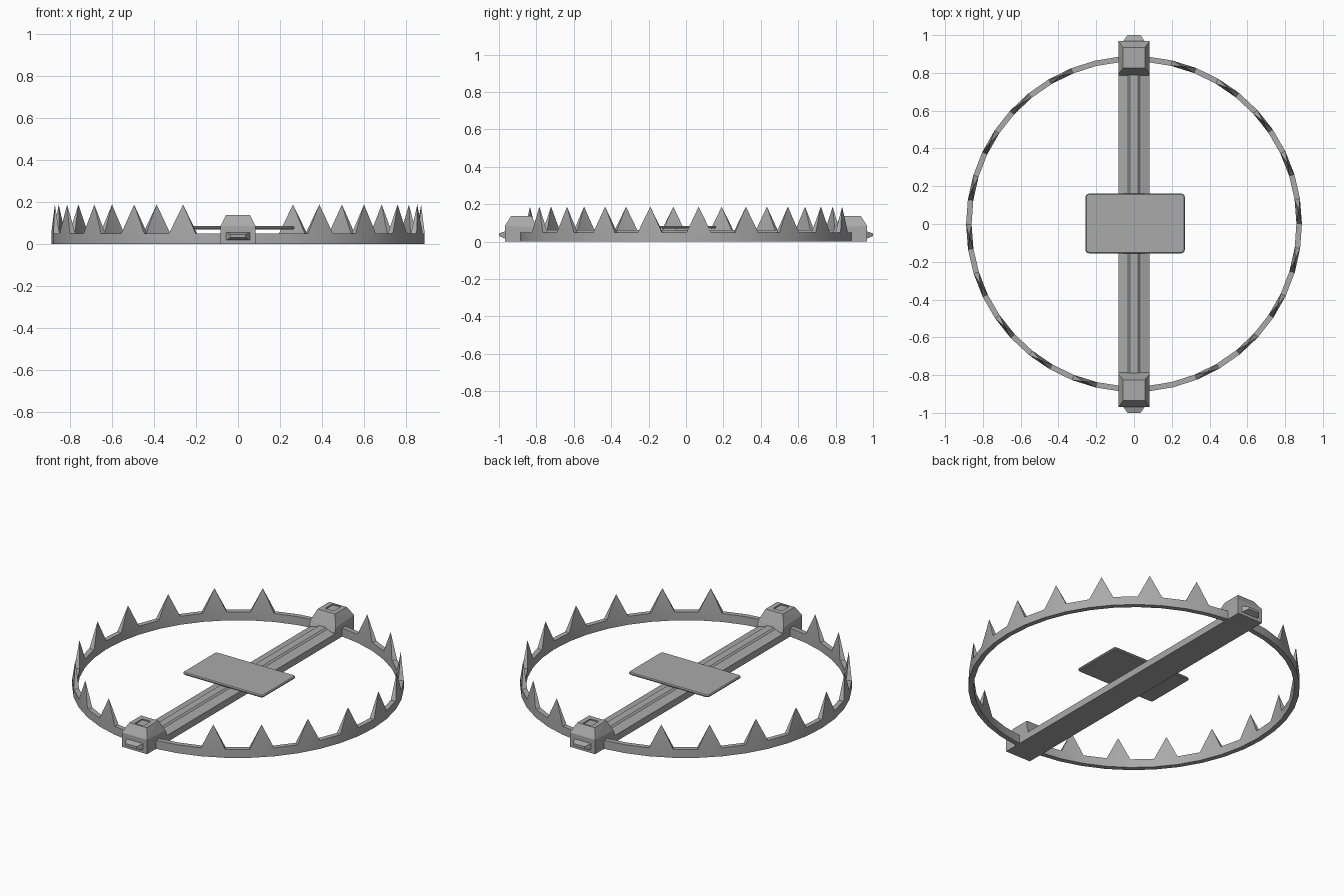
import bpy, bmesh
from math import cos, sin, radians

if "Cube" in bpy.data.objects:
    bpy.data.objects.remove(bpy.data.objects["Cube"])

R_OUT, R_IN, RING_H, TIP_H = 0.889, 0.86, 0.05, 0.187
TEETH, STEP, FIRST = 9, 8.52, 76.86

steel = bpy.data.materials.new("dark_steel")
steel.diffuse_color = (0.4, 0.4, 0.4, 1)
steel.use_nodes = True
steel.node_tree.nodes["Principled BSDF"].inputs["Base Color"].default_value = steel.diffuse_color


def finish(name, bm):
    bmesh.ops.recalc_face_normals(bm, faces=bm.faces)
    me = bpy.data.meshes.new(name)
    bm.to_mesh(me)
    bm.free()
    me.materials.append(steel)
    ob = bpy.data.objects.new(name, me)
    bpy.context.collection.objects.link(ob)
    return ob


def hull(name, pts):
    bm = bmesh.new()
    for p in pts:
        bm.verts.new(p)
    bmesh.ops.convex_hull(bm, input=bm.verts[:])
    bmesh.ops.dissolve_limit(bm, angle_limit=0.01, verts=bm.verts[:], edges=bm.edges[:])
    return finish(name, bm)


def box(name, loc, size, corner=0, rim=0):
    bm = bmesh.new()
    bmesh.ops.create_cube(bm, size=1)
    bmesh.ops.scale(bm, vec=size, verts=bm.verts)
    bmesh.ops.translate(bm, vec=loc, verts=bm.verts)
    if corner:  # round the upright corners, then soften the rims
        upright = [e for e in bm.edges if abs(e.verts[0].co.z - e.verts[1].co.z) > 1e-4]
        bmesh.ops.bevel(bm, geom=upright, offset=corner, segments=3, profile=0.5, affect='EDGES')
        rims = [e for e in bm.edges if abs(e.verts[0].co.z - e.verts[1].co.z) < 1e-4]
        bmesh.ops.bevel(bm, geom=rims, offset=rim, segments=1, profile=0.5, affect='EDGES')
    return finish(name, bm)


def jaw(name, turn):
    # half ring of flat segments; every second segment carries a pointed tooth
    bm = bmesh.new()
    edges = [FIRST - STEP * k for k in range(2 * TEETH)]
    angles = [90, 85.38] + edges + [edges[-1] - STEP, -85.04, -90]

    def section(deg):
        c, s = cos(radians(deg + turn)), sin(radians(deg + turn))
        return [bm.verts.new((r * c, r * s, z)) for r, z in
                ((R_IN, 0), (R_OUT, 0), (R_OUT, RING_H), (R_IN, RING_H))]

    rows = [section(a) for a in angles]
    for i, (a, b) in enumerate(zip(rows, rows[1:])):
        for j in range(3):
            bm.faces.new((a[j], a[j - 1], b[j - 1], b[j]))
        top = [a[2], a[3], b[3], b[2]]
        if i % 2 == 0 and 2 <= i < 2 + 2 * TEETH:
            t = radians((angles[i] + angles[i + 1]) / 2 + turn)
            r = (R_IN + R_OUT) / 2
            tip = bm.verts.new((r * cos(t), r * sin(t), TIP_H))
            for k in range(4):
                bm.faces.new((top[k - 1], top[k], tip))
        else:
            bm.faces.new(top)
    bm.faces.new(rows[0])
    bm.faces.new(rows[-1])
    return finish(name, bm)


jaws = [jaw("right_jaw", 0), jaw("left_jaw", 180)]

# long base bar with sloped shoulders and a narrow central ridge
half = [(0.083, 0), (0.083, 0.04), (0.04, 0.054)]
hull("base_bar", [(s * x, y, z) for s in (1, -1) for y in (-0.965, 0.965) for x, z in half])
ridge = [(0.036, 0.05), (0.022, 0.062)]
hull("bar_ridge", [(s * x, y, z) for s in (1, -1) for y in (-0.8, 0.8) for x, z in ridge])

# hinge posts with a shallow slot on top, and the wedge lugs on their ends
for side, s in (("back", 1), ("front", -1)):
    post = [(0.083, 0.785, 0.0), (0.083, 0.785, 0.05), (0.083, 0.795, 0.075), (0.083, 0.968, 0.0),
            (0.083, 0.968, 0.085), (0.057, 0.825, 0.137), (0.057, 0.935, 0.137)]
    body = hull(side + "_hinge_post", [(m * x, s * y, z) for m in (1, -1) for x, y, z in post])
    cutter = box(side + "_slot_cutter", (0, s * 0.89, 0.14), (0.056, 0.07, 0.02))
    cutter.hide_render = True
    cutter.display_type = 'WIRE'
    slot = body.modifiers.new("slot", 'BOOLEAN')
    slot.operation, slot.object = 'DIFFERENCE', cutter
    lug = [(0.062, 0.96, 0.014), (0.062, 0.96, 0.058), (0.035, 1.0, 0.03), (0.035, 1.0, 0.044)]
    hull(side + "_hinge_lug", [(m * x, s * y, z) for m in (1, -1) for x, y, z in lug])

# trigger plate and its support
plate = box("trigger_plate", (0.006, 0.003, 0.077), (0.526, 0.316, 0.015), 0.018, 0.005)
box("plate_support", (0, 0, 0.064), (0.05, 0.12, 0.016))

# smooth the round outlines only, keeping the edges sharp
for ob in jaws + [plate]:
    ob.select_set(True)
bpy.context.view_layer.objects.active = plate
bpy.ops.object.shade_smooth_by_angle(angle=radians(30))
